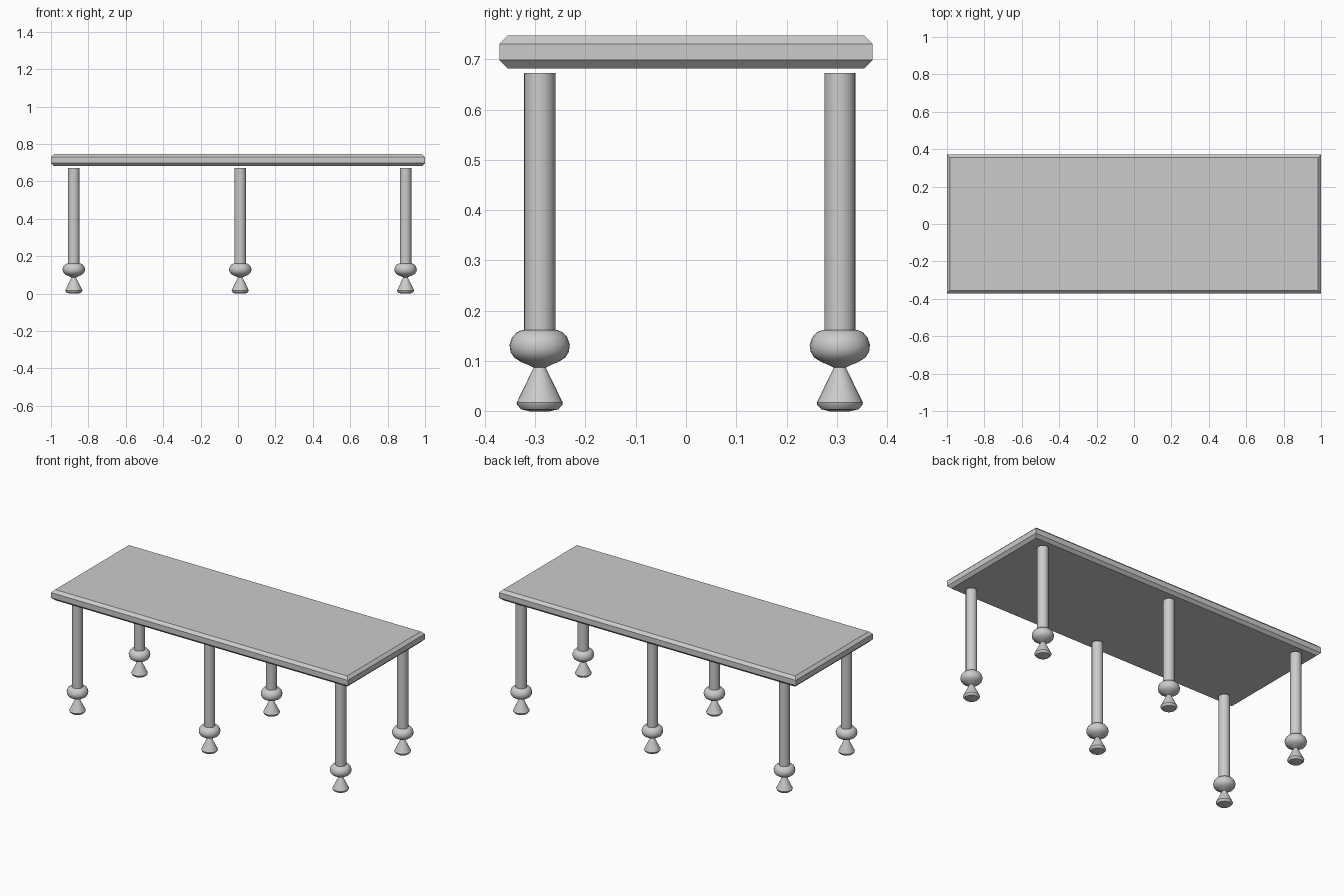
import bpy, bmesh, math

if "Cube" in bpy.data.objects:
    bpy.data.objects.remove(bpy.data.objects["Cube"])


def finish(bm, name, smooth):
    bmesh.ops.recalc_face_normals(bm, faces=bm.faces)
    me = bpy.data.meshes.new(name)
    bm.to_mesh(me)
    bm.free()
    ob = bpy.data.objects.new(name, me)
    bpy.context.collection.objects.link(ob)
    if smooth:
        bpy.ops.object.select_all(action='DESELECT')
        ob.select_set(True)
        bpy.context.view_layer.objects.active = ob
        bpy.ops.object.shade_smooth_by_angle(angle=math.radians(35))
    return ob


def lathe(name, profile, location, sides=24):
    # Turn an (r, z) profile around the z axis
    bm = bmesh.new()
    vs = [bm.verts.new((r, 0, z)) for r, z in profile]
    es = [bm.edges.new(p) for p in zip(vs, vs[1:])]
    bmesh.ops.spin(bm, geom=vs + es, cent=(0, 0, 0), axis=(0, 0, 1),
                   angle=math.tau, steps=sides)
    bmesh.ops.remove_doubles(bm, verts=bm.verts, dist=1e-5)
    ob = finish(bm, name, True)
    ob.location = location
    return ob


# Tabletop: slab with chamfered edges
bm = bmesh.new()
bmesh.ops.create_cube(bm, size=1)
for v in bm.verts:
    v.co = (v.co.x * 2, v.co.y * 0.742, 0.7145 + v.co.z * 0.065)
rims = [e for e in bm.edges if abs(e.verts[0].co.z - e.verts[1].co.z) < 1e-6]
bmesh.ops.bevel(bm, geom=rims, offset=0.0165, offset_type='OFFSET',
                segments=1, affect='EDGES')
finish(bm, "tabletop", False)

# Turned leg parts: post, squashed ball, flared foot
POST = [(0, 0.15), (0.031, 0.15), (0.031, 0.673), (0, 0.673)]
BALL = [(0, 0.162), (0.034, 0.162), (0.046, 0.157), (0.055, 0.147),
        (0.060, 0.132), (0.058, 0.118), (0.051, 0.107), (0.037, 0.098),
        (0.022, 0.092), (0.010, 0.086), (0, 0.085)]
FOOT = [(0, 0.091), (0.010, 0.091), (0.046, 0.017), (0.045, 0.013),
        (0.037, 0.004), (0.020, 0.0), (0, 0.0)]

for row, y in (("front", -0.291), ("back", 0.306)):
    for side, x in (("left", -0.878), ("middle", 0.012), ("right", 0.896)):
        for part, prof in (("leg", POST), ("leg_ball", BALL), ("foot", FOOT)):
            lathe(f"{row}_{side}_{part}", prof, (x, y, 0))
